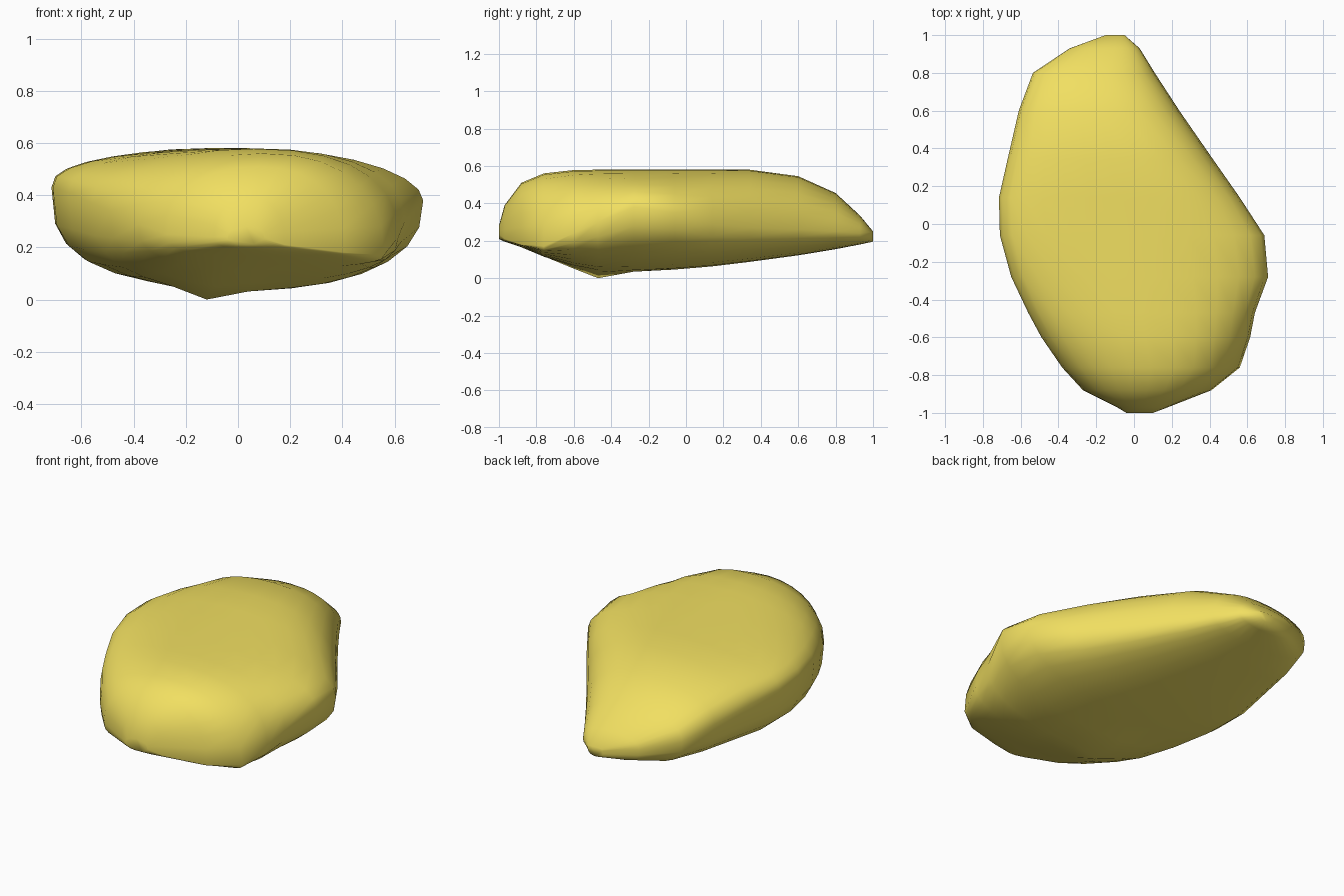
import bpy, bmesh
from math import cos, sin, tau, exp

if "Cube" in bpy.data.objects:
    bpy.data.objects.remove(bpy.data.objects["Cube"])

# Cross-sections, front to back: y, left x, left rim z, right x, right rim z, top z, bottom z
SECTIONS = [
    (-1.00, -.04, .24, .10, .24, .28, .21),
    (-.97, -.09, .24, .18, .21, .39, .195),
    (-.88, -.27, .25, .41, .18, .51, .165),
    (-.76, -.38, .29, .56, .17, .56, .115),
    (-.60, -.49, .34, .615, .24, .578, .065),
    (-.47, -.56, .37, .64, .30, .58, .038),
    (-.28, -.65, .41, .71, .38, .58, .036),
    (-.06, -.71, .43, .69, .35, .58, .046),
    (.14, -.715, .43, .56, .29, .58, .063),
    (.34, -.67, .41, .42, .27, .58, .087),
    (.60, -.61, .37, .24, .26, .545, .122),
    (.80, -.535, .32, .11, .25, .455, .155),
    (.93, -.34, .27, .03, .24, .335, .18),
    (1.00, -.15, .24, -.05, .24, .25, .195),
]
SIDES = 28


def power(v, p):
    return (1 if v >= 0 else -1) * abs(v) ** p


def ring(bm, sec):
    """One closed section: domed above the rim, flatter and boxier below."""
    y, xl, zl, xr, zr, top, bottom = sec
    verts = []
    for i in range(SIDES):
        a = tau * i / SIDES
        upper = sin(a) >= 0
        right = cos(a) > 0
        if not upper:
            px, pz = (.9, .8) if right else (.88, .65)
        elif right and -.4 < y < .1:  # pinched shoulder at the widest point
            px, pz = 1.05, 1.05
        elif right:
            px, pz = .88, .85
        else:
            px, pz = .95, .82
        t = (power(cos(a), px) + 1) / 2
        x = xl + (xr - xl) * t
        rim = zl + (zr - zl) * t
        z = rim + ((top if upper else bottom) - rim) * abs(sin(a)) ** pz
        if not upper:  # small keel under the front
            z -= .045 * exp(-((x + .11) / .11) ** 2 - ((y + .47) / .14) ** 2)
        verts.append(bm.verts.new((x, y, max(z, 0))))
    return verts


# Nugget body
bm = bmesh.new()
rings = [ring(bm, s) for s in SECTIONS]
for a, b in zip(rings, rings[1:]):
    for i in range(SIDES):
        j = (i + 1) % SIDES
        bm.faces.new((a[i], a[j], b[j], b[i]))
bm.faces.new(rings[0])
bm.faces.new(rings[-1])
bmesh.ops.recalc_face_normals(bm, faces=bm.faces)
low = min(v.co.z for v in bm.verts)
for v in bm.verts:
    v.co.z -= low
mesh = bpy.data.meshes.new("nugget")
bm.to_mesh(mesh)
bm.free()
mesh.shade_smooth()
nugget = bpy.data.objects.new("nugget", mesh)
bpy.context.collection.objects.link(nugget)

# Yellow surface
mat = bpy.data.materials.new("yellow")
mat.diffuse_color = (.88, .74, .12, 1)
mat.use_nodes = True
mat.node_tree.nodes["Principled BSDF"].inputs["Base Color"].default_value = mat.diffuse_color
mesh.materials.append(mat)
